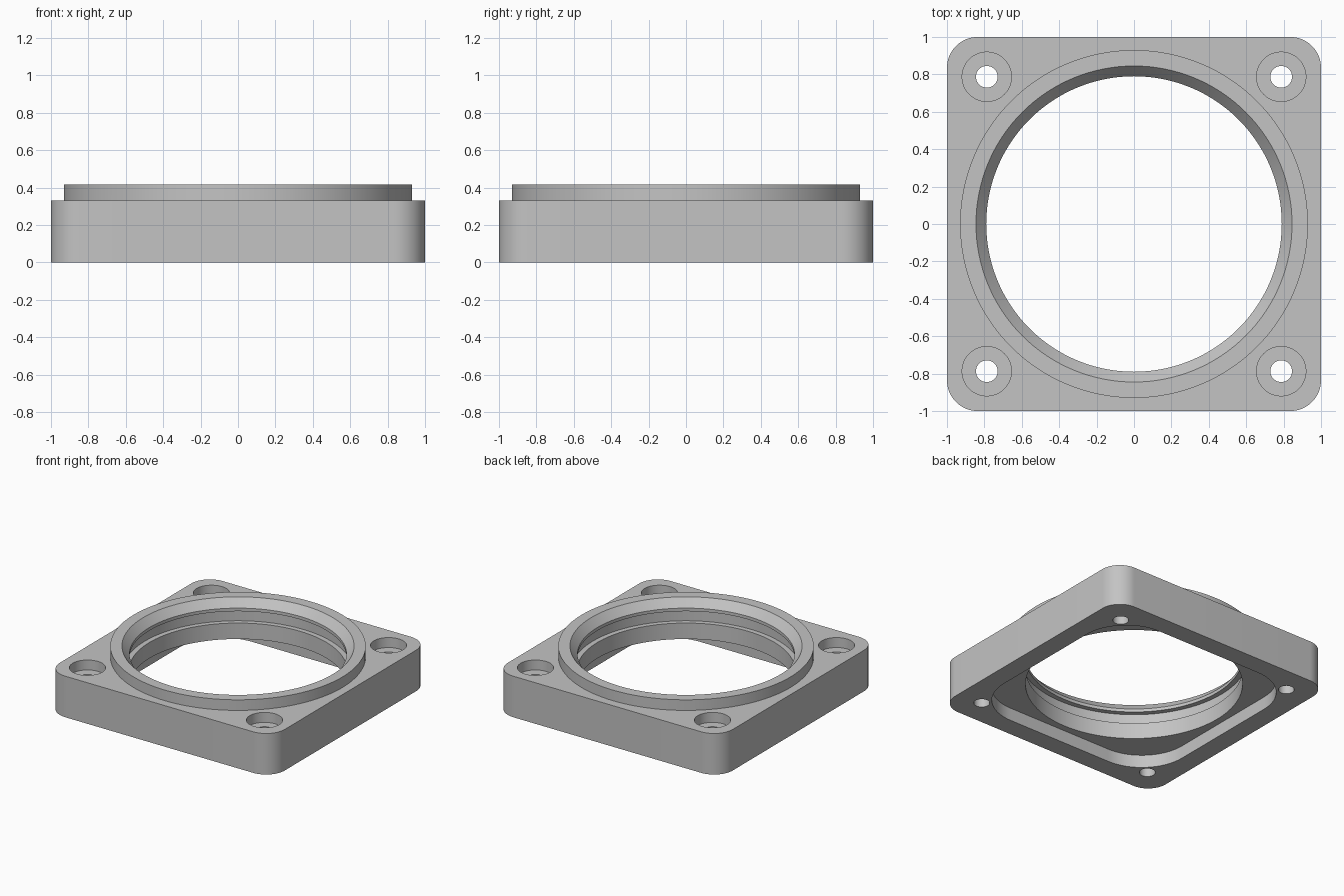
import bpy
import bmesh
from math import cos, sin, pi, radians

if "Cube" in bpy.data.objects:
    bpy.data.objects.remove(bpy.data.objects["Cube"], do_unlink=True)

grey = bpy.data.materials.new("plain grey")
grey.use_nodes = True
colour = (0.55, 0.55, 0.55, 1)
grey.diffuse_color = colour
grey.node_tree.nodes["Principled BSDF"].inputs["Base Color"].default_value = colour


def make_object(name, bm):
    bmesh.ops.recalc_face_normals(bm, faces=bm.faces)
    mesh = bpy.data.meshes.new(name)
    bm.to_mesh(mesh)
    bm.free()
    mesh.materials.append(grey)
    obj = bpy.data.objects.new(name, mesh)
    bpy.context.collection.objects.link(obj)
    return obj


def rounded_block(name, half, radius, z0, z1, steps=16):
    """Square prism with rounded vertical edges."""
    bm = bmesh.new()
    c = half - radius
    ring = []
    for k, (sx, sy) in enumerate([(1, 1), (-1, 1), (-1, -1), (1, -1)]):
        for i in range(steps + 1):
            a = (k + i / steps) * pi / 2
            ring.append(bm.verts.new((sx * c + radius * cos(a), sy * c + radius * sin(a), z0)))
    base = bm.faces.new(ring)
    top = bmesh.ops.extrude_face_region(bm, geom=[base])["geom"]
    for v in top:
        if isinstance(v, bmesh.types.BMVert):
            v.co.z = z1
    return make_object(name, bm)


def turned(name, profile, x=0, y=0, steps=128):
    """Solid of revolution from (radius, height) points, capped at both ends."""
    bm = bmesh.new()
    rings = [[bm.verts.new((x + r * cos(2 * pi * i / steps), y + r * sin(2 * pi * i / steps), z))
              for i in range(steps)] for r, z in profile]
    for a, b in zip(rings, rings[1:]):
        for i in range(steps):
            j = (i + 1) % steps
            bm.faces.new((a[i], a[j], b[j], b[i]))
    bm.faces.new(rings[0])
    bm.faces.new(rings[-1])
    return make_object(name, bm)


def combine(target, tool, operation):
    mod = target.modifiers.new(tool.name, "BOOLEAN")
    mod.operation = operation
    mod.solver = "EXACT"
    mod.object = tool
    bpy.context.view_layer.objects.active = target
    bpy.ops.object.modifier_apply(modifier=mod.name)
    bpy.data.objects.remove(tool, do_unlink=True)


# Square flange with its raised round collar
flange = rounded_block("flange_housing", 1, 0.165, 0, 0.33)
combine(flange, turned("collar", [(0.93, 0.2), (0.93, 0.415)]), "UNION")

# Rounded square recess underneath
combine(flange, rounded_block("recess_cutter", 0.845, 0.38, -0.1, 0.102), "DIFFERENCE")

# Main bore with an inner groove and a chamfered mouth
bore = [(0.79, -0.2), (0.79, 0.23), (0.83, 0.23), (0.83, 0.325), (0.79, 0.325),
        (0.79, 0.35), (0.845, 0.415), (0.845, 0.6)]
combine(flange, turned("bore_cutter", bore), "DIFFERENCE")

# Counterbored screw holes in the corners
hole = [(0.058, -0.2), (0.058, 0.25), (0.132, 0.25), (0.132, 0.6)]
for sx in (-1, 1):
    for sy in (-1, 1):
        combine(flange, turned("screw_cutter", hole, sx * 0.787, sy * 0.787, 48), "DIFFERENCE")

# Smooth the curved walls, keep the edges crisp
bpy.ops.object.select_all(action="DESELECT")
flange.select_set(True)
bpy.context.view_layer.objects.active = flange
bpy.ops.object.shade_smooth_by_angle(angle=radians(25))
